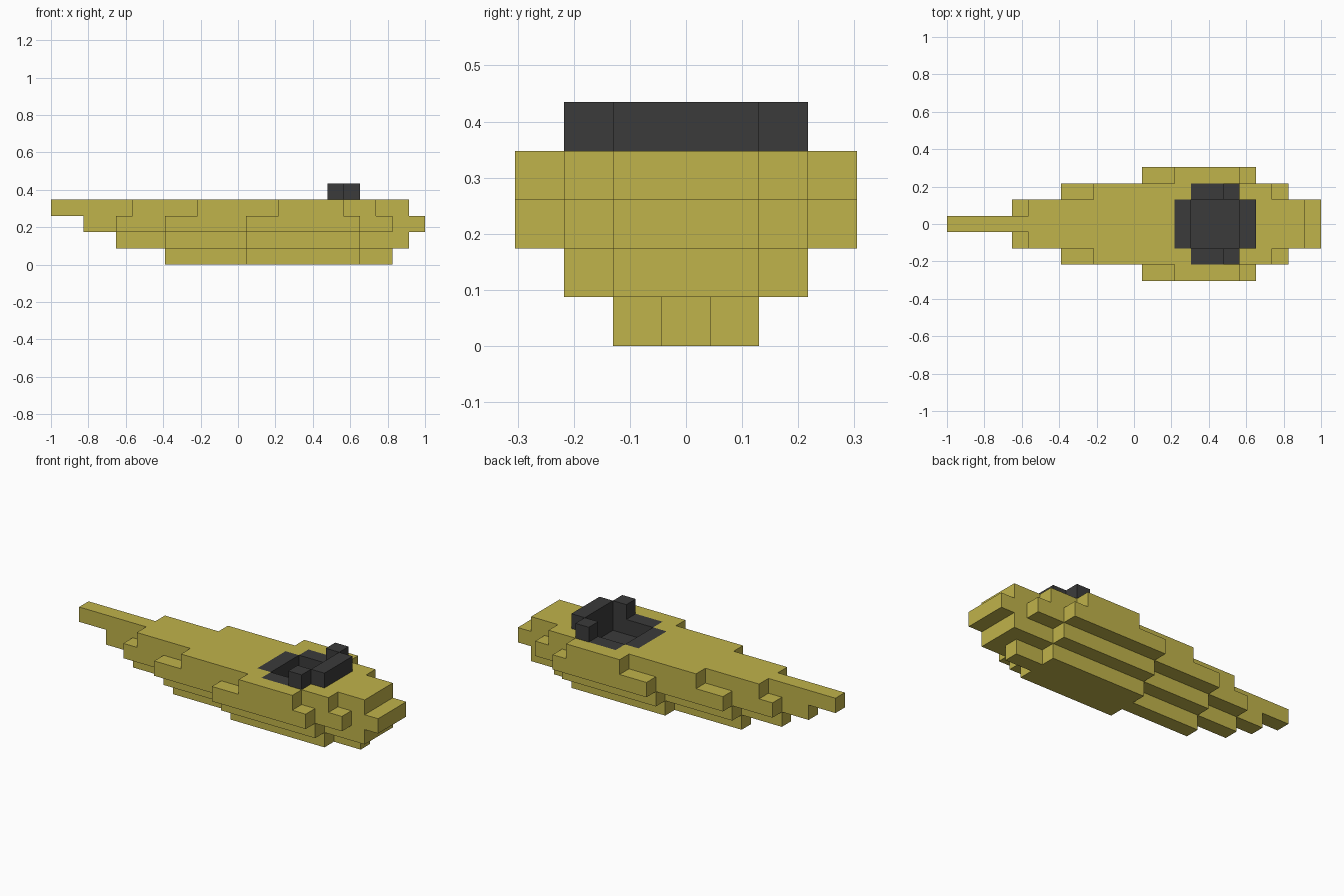
import bpy, bmesh

cube = bpy.data.objects.get("Cube")
if cube:
    bpy.data.objects.remove(cube, do_unlink=True)

U = 2 / 23  # block size: the hull is 23 blocks long


def material(name, rgb):
    m = bpy.data.materials.new(name)
    m.use_nodes = True
    m.diffuse_color = (*rgb, 1)
    m.node_tree.nodes["Principled BSDF"].inputs["Base Color"].default_value = (*rgb, 1)
    return m


YELLOW = material("olive yellow", (0.527, 0.451, 0.069))
DARK = material("charcoal", (0.044, 0.044, 0.044))


def stepped_slab(name, rows, z0, z1, mat):
    """Extrude a stepped plan. rows[j] = (start, end) in blocks for the row j
    blocks away from the centre line, mirrored to both sides."""
    left, right = [], []
    for j, (s, e) in enumerate(rows):
        for y in ([j - 0.5] if j else []) + [j + 0.5]:
            left.append((s, y))
            right.append((e, y))
    half = left + right[::-1]
    outline = []
    for p in half + [(x, -y) for x, y in reversed(half)]:
        if not outline or p != outline[-1]:
            outline.append(p)
    bm = bmesh.new()
    face = bm.faces.new([bm.verts.new((x * U - 1, y * U, z0 * U)) for x, y in outline])
    top = bmesh.ops.extrude_face_region(bm, geom=[face])["geom"]
    bmesh.ops.translate(bm, vec=(0, 0, (z1 - z0) * U),
                        verts=[g for g in top if isinstance(g, bmesh.types.BMVert)])
    bmesh.ops.recalc_face_normals(bm, faces=bm.faces)
    me = bpy.data.meshes.new(name)
    bm.to_mesh(me)
    bm.free()
    me.materials.append(mat)
    ob = bpy.data.objects.new(name, me)
    bpy.context.collection.objects.link(ob)
    return ob


def block(name, x0, x1, y0, y1, z0, z1, mat):
    bpy.ops.mesh.primitive_cube_add(
        size=1, location=((x0 + x1) / 2 * U - 1, (y0 + y1) / 2 * U, (z0 + z1) / 2 * U))
    ob = bpy.context.object
    ob.name = name
    ob.scale = ((x1 - x0) * U, (y1 - y0) * U, (z1 - z0) * U)
    ob.data.materials.append(mat)
    return ob


def cut(ob, cutter):
    mod = ob.modifiers.new("cut", 'BOOLEAN')
    mod.operation, mod.solver, mod.object = 'DIFFERENCE', 'EXACT', cutter
    bpy.context.view_layer.objects.active = ob
    bpy.ops.object.modifier_apply(modifier=mod.name)


# Hull layers, from the keel up
keel = stepped_slab("keel", [(7, 21), (12, 19)], 0, 1, YELLOW)
lower_hull = stepped_slab("lower_hull", [(4, 22), (7, 22), (12, 19)], 1, 2, YELLOW)
upper_hull = stepped_slab("upper_hull", [(2, 23), (4, 23), (7, 21), (12, 19)], 2, 3, YELLOW)
deck = stepped_slab("deck", [(0, 22), (5, 22), (9, 20), (14, 18)], 3, 4, YELLOW)

# Opening for the cockpit, cut through the deck into the hull
footprint = [(14, 19), (14, 19), (15, 18)]
opening = stepped_slab("opening_cutter", footprint, 2.5, 4.5, DARK)
opening.hide_render = True
for ob in (deck, upper_hull):
    cut(ob, opening)
bpy.data.objects.remove(opening, do_unlink=True)

# Cockpit tub, flush with the deck, with a one-block-deep well
cockpit_tub = stepped_slab("cockpit_tub", footprint, 2.5, 4, DARK)
well = block("well_cutter", 15, 18, -1.5, 1.5, 3, 5, DARK)
well.hide_render = True
cut(cockpit_tub, well)
bpy.data.objects.remove(well, do_unlink=True)

# Seat back and armrests above the deck
block("seat_back", 18, 19, -1.5, 1.5, 4, 5, DARK)
for side, s in (("left", 1), ("right", -1)):
    block(side + "_armrest", 17, 18, *sorted((1.5 * s, 2.5 * s)), 4, 5, DARK)
